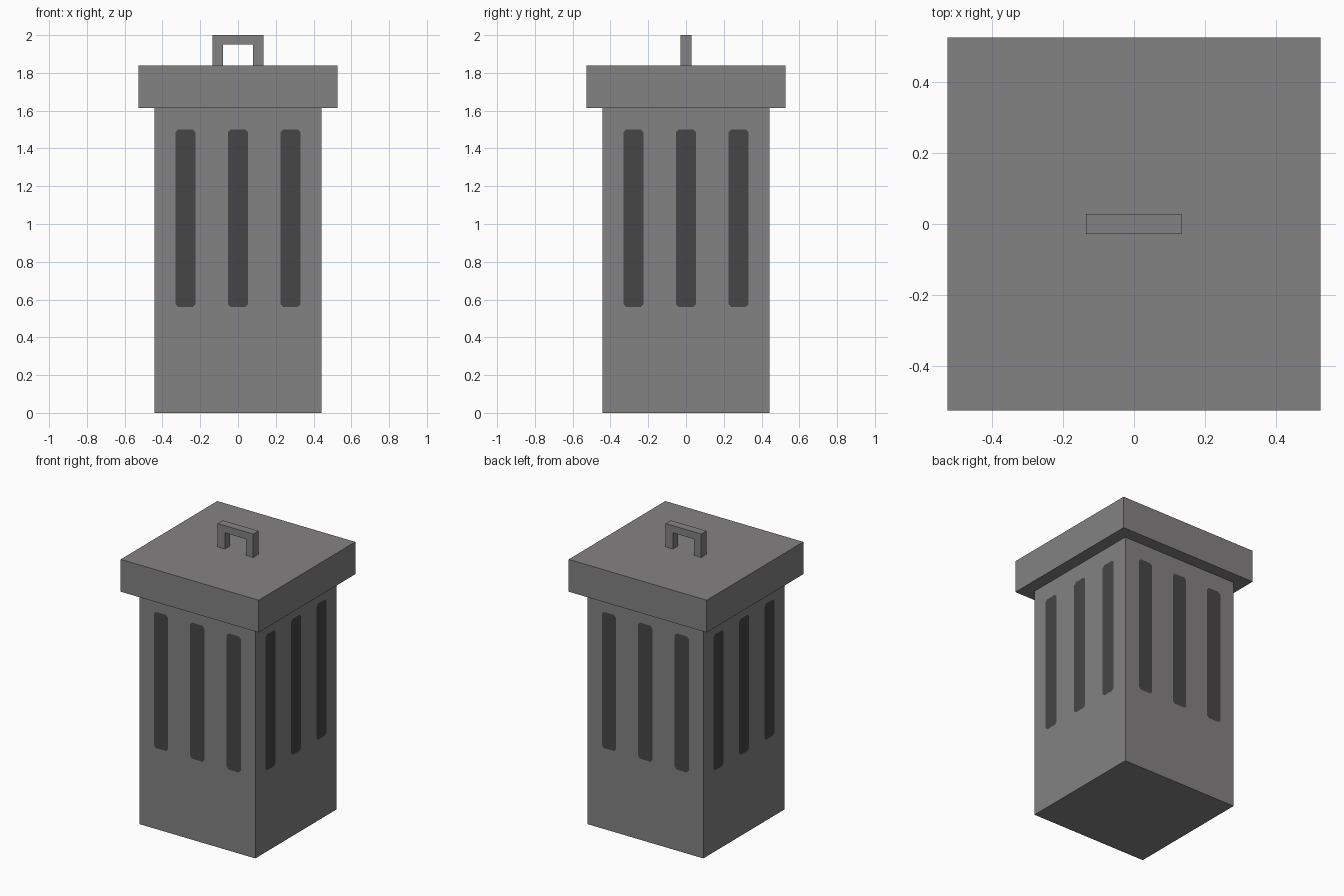
import bpy, bmesh, math
from mathutils import Matrix, Vector

if "Cube" in bpy.data.objects:
    bpy.data.objects.remove(bpy.data.objects["Cube"])


def material(name, rgb):
    m = bpy.data.materials.new(name)
    m.diffuse_color = (*rgb, 1)
    m.use_nodes = True
    m.node_tree.nodes["Principled BSDF"].inputs["Base Color"].default_value = m.diffuse_color
    return m


GREY = material("warm grey", (0.231, 0.223, 0.224))
DARK = material("dark grey", (0.061, 0.061, 0.061))


def finish(name, bm, mat):
    me = bpy.data.meshes.new(name)
    bm.to_mesh(me)
    bm.free()
    me.materials.append(mat)
    ob = bpy.data.objects.new(name, me)
    bpy.context.collection.objects.link(ob)
    return ob


def box(name, half, z0, z1, mat):
    bm = bmesh.new()
    bmesh.ops.create_cube(bm, size=1)
    bmesh.ops.scale(bm, vec=(2 * half, 2 * half, z1 - z0), verts=bm.verts)
    bmesh.ops.translate(bm, vec=(0, 0, (z0 + z1) / 2), verts=bm.verts)
    return finish(name, bm, mat)


BODY = 0.442

# Square bin body and overhanging lid
box("body", BODY, 0, 1.615, GREY)
box("lid", 0.527, 1.615, 1.838, GREY)

# Handle: U-shaped profile extruded along y
bm = bmesh.new()
profile = [(-0.136, 1.838), (-0.08, 1.838), (-0.08, 1.95), (0.08, 1.95),
           (0.08, 1.838), (0.136, 1.838), (0.136, 2.0), (-0.136, 2.0)]
face = bm.faces.new([bm.verts.new((x, -0.028, z)) for x, z in profile])
ext = bmesh.ops.extrude_face_region(bm, geom=[face], use_keep_orig=True)
bmesh.ops.translate(bm, vec=(0, 0.056, 0),
                    verts=[v for v in ext["geom"] if isinstance(v, bmesh.types.BMVert)])
bmesh.ops.recalc_face_normals(bm, faces=bm.faces)
finish("handle", bm, GREY)

# Painted slots: three clipped-corner strips on each of the four sides
bm = bmesh.new()
w, z0, z1, c = 0.054, 0.56, 1.5, 0.016
outline = [(-w + c, z0), (w - c, z0), (w, z0 + c), (w, z1 - c),
           (w - c, z1), (-w + c, z1), (-w, z1 - c), (-w, z0 + c)]
for side in range(4):
    turn = Matrix.Rotation(side * math.pi / 2, 3, 'Z')
    for cx in (-0.278, 0, 0.278):
        bm.faces.new([bm.verts.new(turn @ Vector((cx + x, -BODY - 0.002, z)))
                      for x, z in outline])
finish("slots", bm, DARK)
